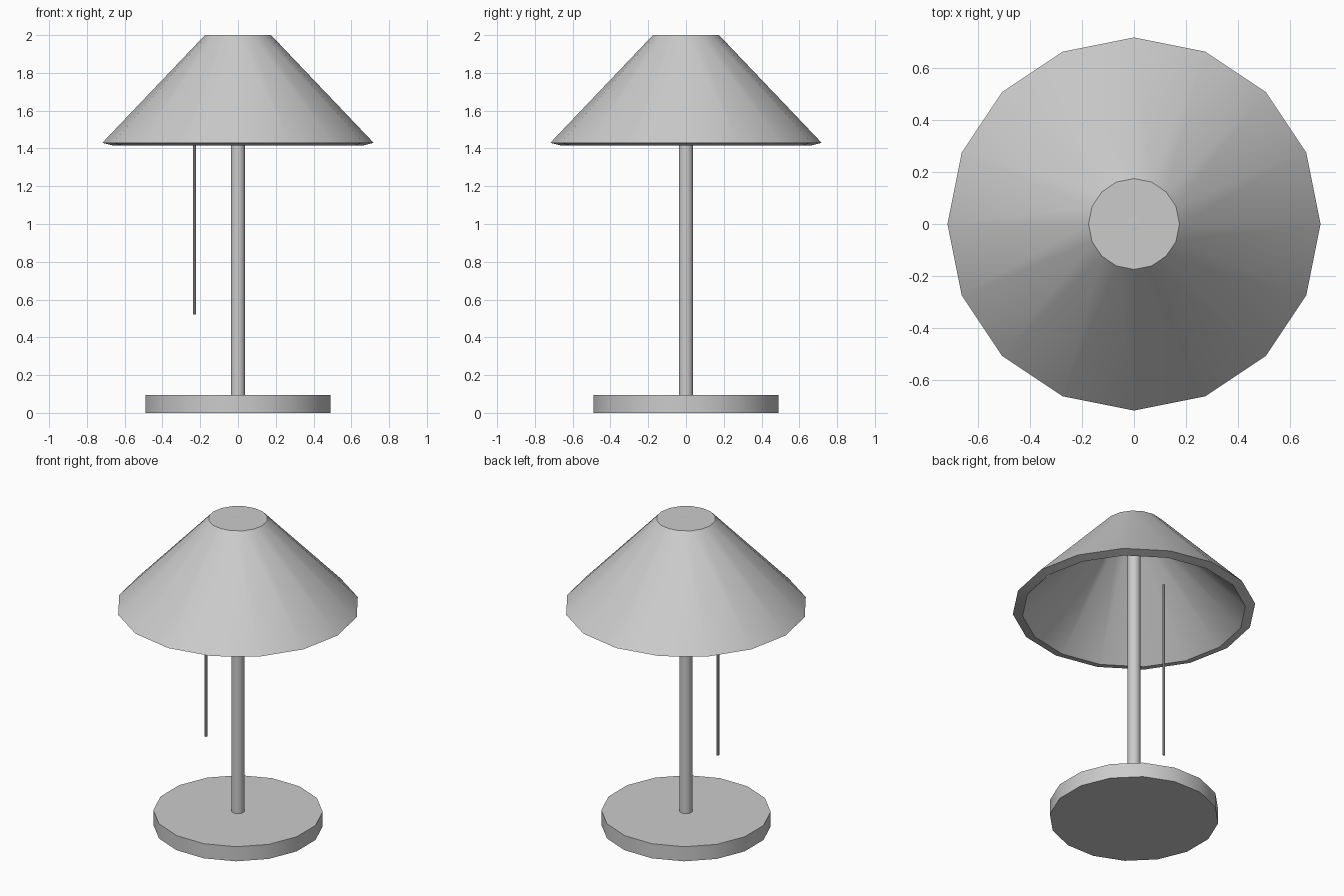
import bpy, bmesh, math

if "Cube" in bpy.data.objects:
    bpy.data.objects.remove(bpy.data.objects["Cube"])

def lathe(name, profile, sides=16, phase=0.0, loc=(0, 0, 0), closed=False):
    """Revolve (radius, z) points around z; zero radius makes a pole, ends are capped."""
    bm = bmesh.new()
    rings = []
    for r, z in profile:
        if r == 0:
            rings.append([bm.verts.new((0, 0, z))] * sides)
            continue
        rings.append([bm.verts.new((r * math.cos(2 * math.pi * (i + phase) / sides),
                                    r * math.sin(2 * math.pi * (i + phase) / sides), z))
                      for i in range(sides)])
    for a, b in zip(rings, rings[1:]):
        for i in range(sides):
            j = (i + 1) % sides
            quad = list(dict.fromkeys((a[i], a[j], b[j], b[i])))
            bm.faces.new(quad)
    for ring, (r, z) in ((rings[0], profile[0]), (rings[-1], profile[-1])):
        if r > 0:
            bm.faces.new(ring)
    bmesh.ops.recalc_face_normals(bm, faces=bm.faces)
    mesh = bpy.data.meshes.new(name)
    bm.to_mesh(mesh)
    bm.free()
    ob = bpy.data.objects.new(name, mesh)
    ob.location = loc
    bpy.context.collection.objects.link(ob)
    bpy.ops.object.select_all(action='DESELECT')
    ob.select_set(True)
    bpy.context.view_layer.objects.active = ob
    bpy.ops.object.shade_smooth_by_angle(angle=math.radians(30))
    return ob

# Round base, flats facing the axes
lathe("base", [(0.5, 0), (0.5, 0.095)], phase=0.5)

# Pole, its slightly domed tip just showing through the shade top
lathe("pole", [(0.038, 0.08), (0.038, 1.999), (0, 2.002)])

# Thick conical shade: outer skin, slanted rim, inner skin, inner ceiling
lathe("shade", [(0.175, 2.0), (0.718, 1.43), (0.66, 1.415), (0.15, 1.948)])

# Pull cord hanging inside the shade
lathe("pull_cord", [(0.008, 0.52), (0.008, 1.68)], sides=8, loc=(-0.23, 0, 0))
